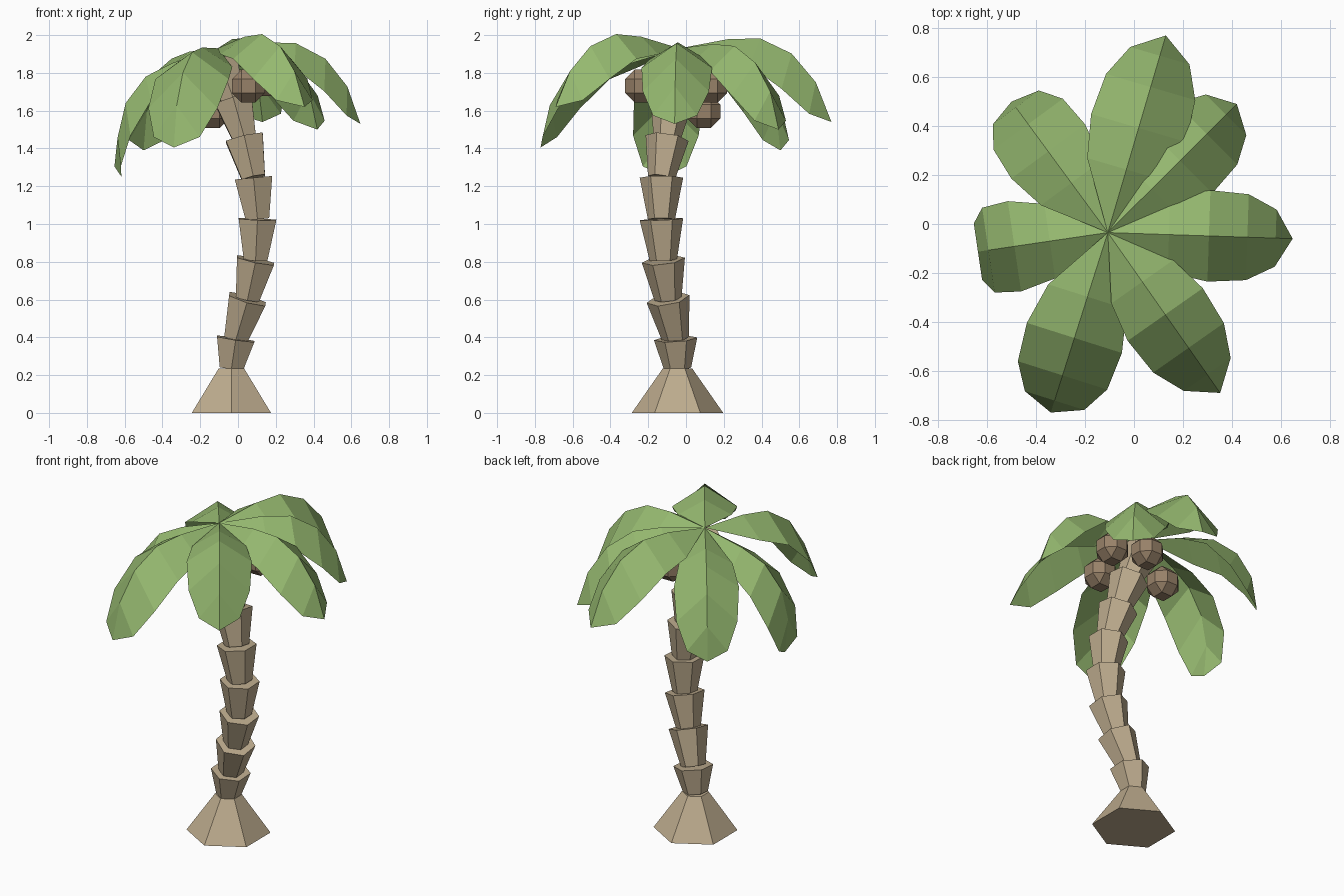
import bpy, bmesh
from math import sin, cos, pi, radians, atan2, hypot
from mathutils import Vector

if "Cube" in bpy.data.objects:
    bpy.data.objects.remove(bpy.data.objects["Cube"])

def material(name, rgb):
    m = bpy.data.materials.new(name)
    m.diffuse_color = (*rgb, 1)
    m.use_nodes = True
    m.node_tree.nodes["Principled BSDF"].inputs["Base Color"].default_value = m.diffuse_color
    return m

bark = material("bark", (0.51, 0.41, 0.27))
leaf = material("leaf", (0.30, 0.48, 0.16))
husk = material("husk", (0.31, 0.22, 0.14))

def finish(bm, name, mat, recalc=True):
    if recalc:
        bmesh.ops.recalc_face_normals(bm, faces=bm.faces)
    me = bpy.data.meshes.new(name)
    bm.to_mesh(me)
    bm.free()
    me.materials.append(mat)
    ob = bpy.data.objects.new(name, me)
    bpy.context.collection.objects.link(ob)
    return ob

# Trunk: stacked six-sided flaring segments, each square to its own direction
def segment(bm, a, b, ra, rb):
    rot = Vector((0, 0, 1)).rotation_difference(b - a)
    rings = [[bm.verts.new(c + rot @ Vector((r * sin(i * pi / 3), r * cos(i * pi / 3), 0)))
              for i in range(6)] for c, r in ((a, ra), (b, rb))]
    for i in range(6):
        j = (i + 1) % 6
        bm.faces.new((rings[0][i], rings[0][j], rings[1][j], rings[1][i]))
    bm.faces.new(rings[0])
    bm.faces.new(rings[1])

path = [Vector(p) for p in (
    (-.035, -.045, 0), (-.035, -.045, .235), (-.012, -.055, .392), (.05, -.095, .603),
    (.093, -.12, .808), (.103, -.13, 1.025), (.082, -.13, 1.245), (.034, -.1, 1.455),
    (-.025, -.075, 1.66), (-.1, -.04, 1.86))]
bm = bmesh.new()
segment(bm, path[0], path[1], .242, .078)
for a, b in zip(path[1:], path[2:]):
    segment(bm, a, b, .072, .115)
finish(bm, "trunk", bark)

# Fronds: one arched leaf, turned, pitched and scaled so that its end meets each tip
apex = Vector((-.107, -.035, 1.93))
rib = [(0, 0)]
for length, angle in ((.27, 10), (.175, 1), (.19, -25), (.2, -49), (.225, -68)):
    x, z = rib[-1]
    rib.append((x + length * cos(radians(angle)), z + length * sin(radians(angle))))
half = [0, .165, .2, .188, .125, 0]
drop = [0, .1, .14, .185, .165, 0]      # how far the edges hang below the midrib

def frond(name, tip):
    d = Vector(tip) - apex
    flat = hypot(d.x, d.y)
    yaw = atan2(d.y, d.x)
    pitch = atan2(d.z, flat) - atan2(rib[-1][1], rib[-1][0])
    scale = d.length / hypot(*rib[-1])
    bm = bmesh.new()

    def vert(x, y, z, hang=0):
        x, z = x * cos(pitch) - z * sin(pitch), x * sin(pitch) + z * cos(pitch)
        x, y = x * cos(yaw) - y * sin(yaw), x * sin(yaw) + y * cos(yaw)
        return bm.verts.new(apex + scale * Vector((x, y, z - hang)))

    mid = [vert(x, 0, z) for x, z in rib]
    for s in (1, -1):
        edge = [mid[0]] + [vert(x, s * w, z, h) for (x, z), w, h in
                           zip(rib[1:-1], half[1:-1], drop[1:-1])] + [mid[-1]]
        for i in range(5):
            f = [mid[i], mid[i + 1], edge[i + 1], edge[i]]
            bm.faces.new(list(dict.fromkeys(f if s > 0 else f[::-1])))
    # wind both halves so that they face up and out
    finish(bm, name, leaf, recalc=False).data.flip_normals()

tips = [(.13, .77, 1.54), (.42, .49, 1.5), (.648, -.06, 1.53), (.352, -.69, 1.62),
        (-.34, -.77, 1.405), (-.617, -.11, 1.25), (-.5, .5, 1.39)]
for i, t in enumerate(tips):
    frond(f"frond_{i + 1}", t)

# Coconuts: chamfered cubes under the crown
for i, c in enumerate([(.055, -.235, 1.73), (-.135, .095, 1.595), (.01, .13, 1.73), (.155, -.01, 1.765)]):
    bm = bmesh.new()
    bmesh.ops.create_cube(bm, size=.174)
    bmesh.ops.bevel(bm, geom=bm.edges[:], offset=.05, segments=1, affect='EDGES')
    bmesh.ops.translate(bm, verts=bm.verts, vec=c)
    finish(bm, f"coconut_{i + 1}", husk)
